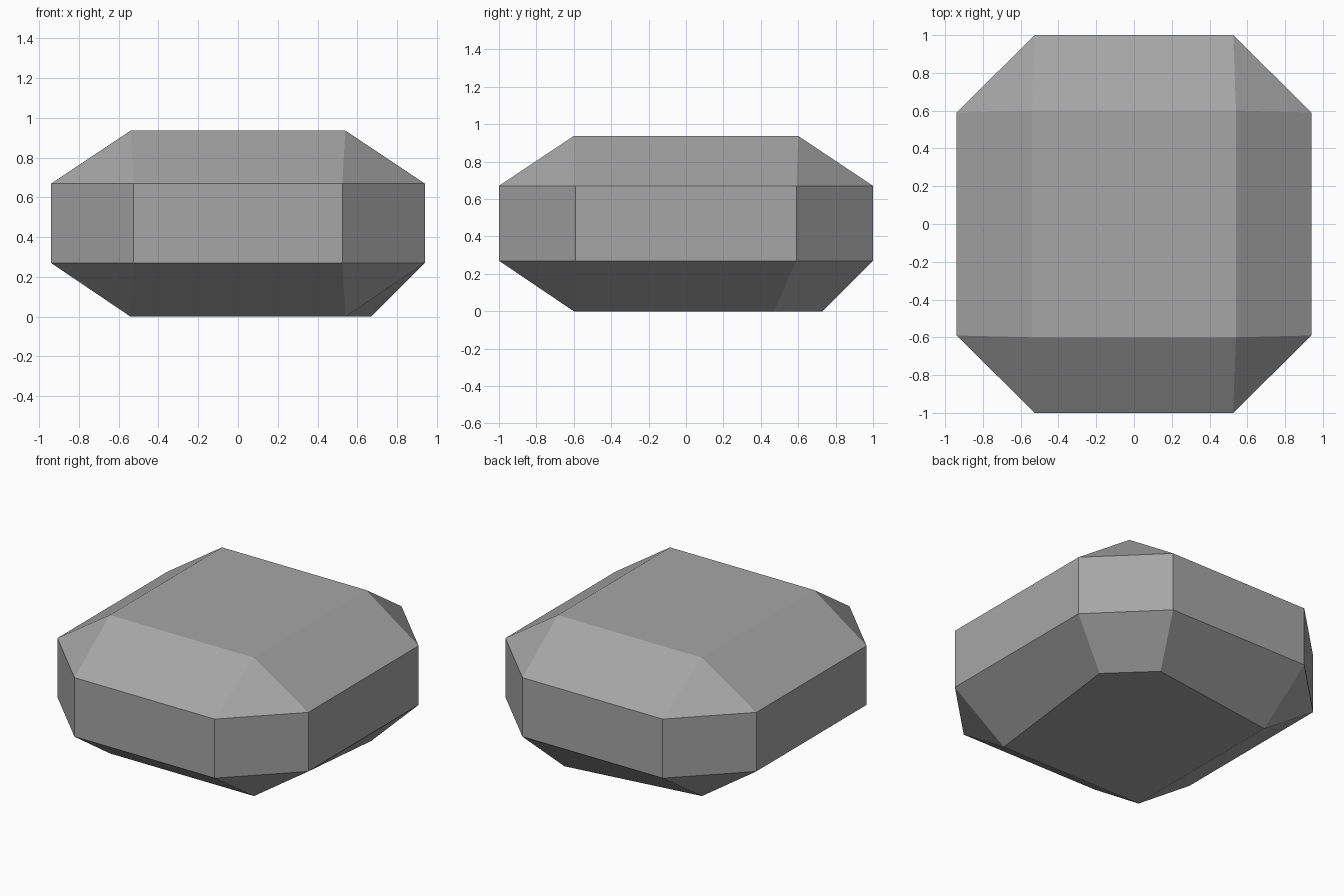
import bpy
import bmesh

# Remove the default cube
cube = bpy.data.objects.get("Cube")
if cube:
    bpy.data.objects.remove(cube, do_unlink=True)

# Single stone colour
stone = bpy.data.materials.new("stone grey")
stone.use_nodes = True
grey = (0.38, 0.38, 0.38, 1.0)
stone.diffuse_color = grey
stone.node_tree.nodes["Principled BSDF"].inputs["Base Color"].default_value = grey

CORNERS = [(1, 1), (-1, 1), (-1, -1), (1, -1)]  # counter-clockwise
LOW, HIGH, TOP = 0.27, 0.67, 0.937

bm = bmesh.new()


def girdle(z):
    """Octagonal ring, as one pair of vertices per chamfered corner."""
    pairs = []
    for sx, sy in CORNERS:
        pair = [bm.verts.new((0.94 * sx, 0.59 * sy, z)),
                bm.verts.new((0.525 * sx, 1.0 * sy, z))]
        pairs.append(pair if sx * sy > 0 else pair[::-1])
    return pairs


def cap(z):
    """Rectangular cap, one vertex per corner."""
    return [[bm.verts.new((0.54 * sx, 0.60 * sy, z))] for sx, sy in CORNERS]


def bridge(ring, other):
    """Join two rings with corner and side facets."""
    for i in range(4):
        j = (i + 1) % 4
        bm.faces.new(ring[i] + other[i][::-1])
        bm.faces.new((ring[i][1], ring[j][0], other[j][0], other[i][-1]))


# Vertical band, sloping shoulders and flat caps
lower, upper = girdle(LOW), girdle(HIGH)
top, base = cap(TOP), cap(0)

# One base corner is chipped wide instead of coming to a point
bm.verts.remove(base[0][0])
base[0] = [bm.verts.new((0.67, 0.47, 0)), bm.verts.new((0.40, 0.73, 0))]

bridge(lower, upper)
bridge(upper, top)
bridge(lower, base)
for ring in (top, base):
    bm.faces.new([v for group in ring for v in group])
bmesh.ops.recalc_face_normals(bm, faces=bm.faces)

# Faceted stone object, flat shaded
mesh = bpy.data.meshes.new("stone")
bm.to_mesh(mesh)
bm.free()
mesh.materials.append(stone)
rock = bpy.data.objects.new("stone", mesh)
bpy.context.collection.objects.link(rock)
